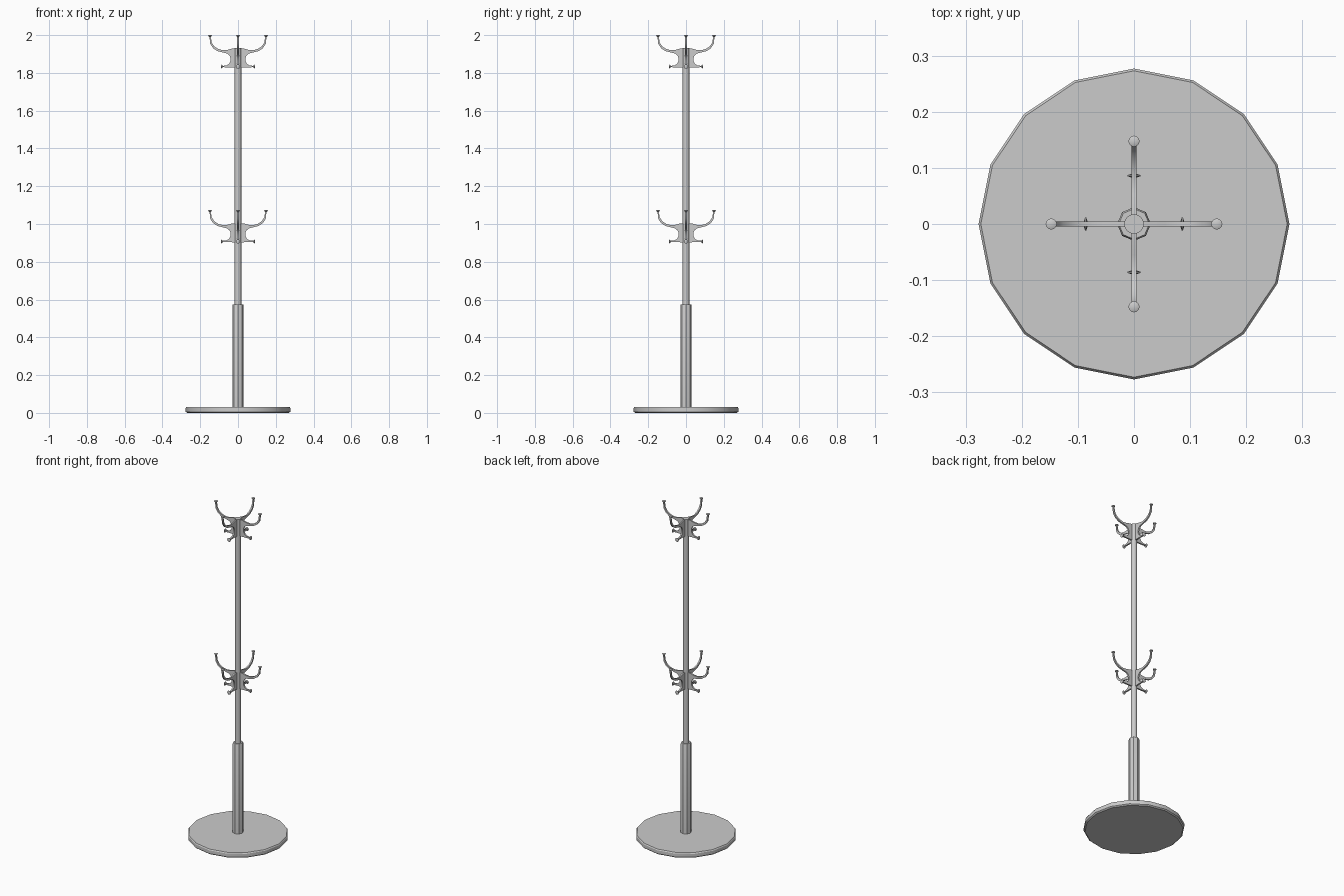
import bpy, bmesh, math
from mathutils import Matrix

if "Cube" in bpy.data.objects:
    bpy.data.objects.remove(bpy.data.objects["Cube"])


def make(name, bm):
    bmesh.ops.recalc_face_normals(bm, faces=bm.faces)
    me = bpy.data.meshes.new(name)
    bm.to_mesh(me)
    bm.free()
    ob = bpy.data.objects.new(name, me)
    bpy.context.collection.objects.link(ob)
    return ob


def lathe(bm, profile, sides, matrix=Matrix()):
    """Capped solid of revolution from (radius, z) points."""
    rings = [[bm.verts.new(matrix @ Matrix.Rotation(2 * math.pi * i / sides, 4, 'Z')
                           @ Matrix.Translation((r, 0, z)).to_translation())
              for i in range(sides)] for r, z in profile]
    for a, b in zip(rings, rings[1:]):
        for i in range(sides):
            j = (i + 1) % sides
            bm.faces.new((a[i], a[j], b[j], b[i]))
    bm.faces.new(rings[0][::-1])
    bm.faces.new(rings[-1])


def turned(name, profile, sides):
    bm = bmesh.new()
    lathe(bm, profile, sides)
    return make(name, bm)


# Base disc, thick lower sleeve and slim pole
turned("base", [(0.270, 0), (0.277, 0.006), (0.277, 0.026), (0.273, 0.032)], 16)
turned("lower_sleeve", [(0.030, 0.03), (0.030, 0.568), (0.027, 0.575)], 8)
turned("pole", [(0.0175, 0.56), (0.0175, 1.932)], 16)

# Hook outline (radius, height above the bottom of the bracket)
OUTLINE = [(0.0, 0.0), (0.084, 0.001), (0.084, 0.008), (0.062, 0.010),
           (0.048, 0.018), (0.040, 0.032), (0.039, 0.048), (0.044, 0.062),
           (0.056, 0.073), (0.080, 0.079), (0.108, 0.086), (0.132, 0.102),
           (0.147, 0.125), (0.151, 0.162), (0.144, 0.162), (0.139, 0.132),
           (0.126, 0.112), (0.105, 0.098), (0.080, 0.091), (0.055, 0.093),
           (0.030, 0.100), (0.0, 0.100)]
HALF = 0.0045


def hook(name, z, angle):
    bm = bmesh.new()
    face = bm.faces.new([bm.verts.new((r, -HALF, h)) for r, h in OUTLINE])
    ext = bmesh.ops.extrude_face_region(bm, geom=[face])
    moved = [v for v in ext["geom"] if isinstance(v, bmesh.types.BMVert)]
    bmesh.ops.translate(bm, verts=moved, vec=(0, 2 * HALF, 0))
    # Flared end caps on the upper arm and lower prong
    lathe(bm, [(0.004, 0.158), (0.005, 0.163), (0.0100, 0.166), (0.0100, 0.169), (0.006, 0.171)],
          12, Matrix.Translation((0.1475, 0, 0)))
    lathe(bm, [(0.004, -0.004), (0.005, 0), (0.0115, 0.002), (0.0115, 0.004), (0.006, 0.006)],
          12, Matrix.Translation((0.083, 0, 0.0045)) @ Matrix.Rotation(math.pi / 2, 4, 'Y'))
    bm.transform(Matrix.Translation((0, 0, z)) @ Matrix.Rotation(angle, 4, 'Z'))
    make(name, bm)


# Two tiers of four hooks
for tier, z in (("upper", 1.829), ("lower", 0.903)):
    for k in range(4):
        hook(f"{tier}_hook_{k + 1}", z, k * math.pi / 2)

# Smooth rounded parts, keep edges sharp
for ob in bpy.context.collection.objects:
    ob.select_set(True)
    bpy.context.view_layer.objects.active = ob
bpy.ops.object.shade_smooth_by_angle(angle=math.radians(30))
